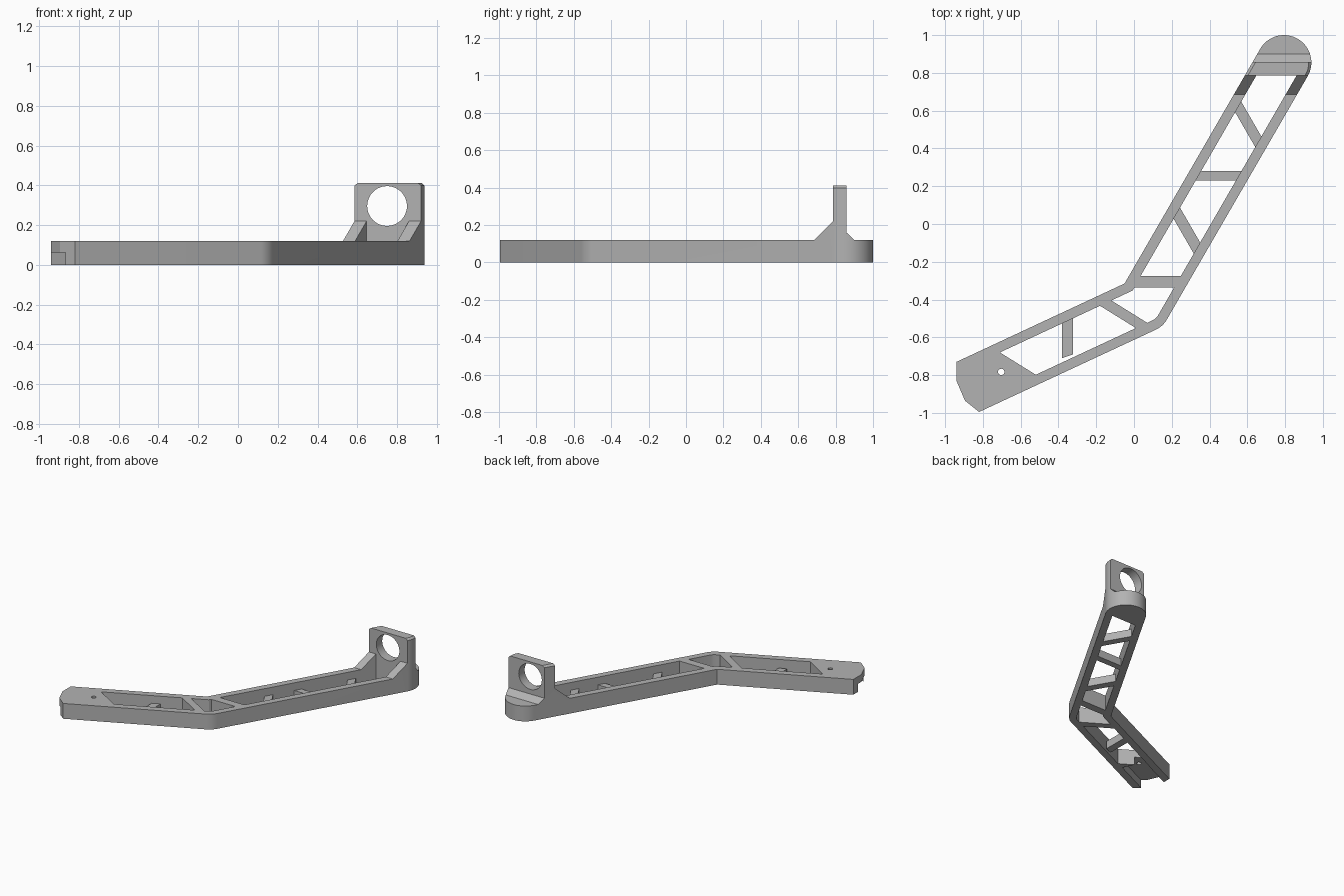
import bpy, bmesh, math
from mathutils import Vector

if "Cube" in bpy.data.objects:
    bpy.data.objects.remove(bpy.data.objects["Cube"])

grey = bpy.data.materials.new("plain grey")
grey.diffuse_color = (0.45, 0.45, 0.45, 1)
grey.use_nodes = True
grey.node_tree.nodes["Principled BSDF"].inputs["Base Color"].default_value = grey.diffuse_color


def prism(name, pts, depth, place):
    """Extrude a closed 2D profile; place(a, b, d) maps it to 3D."""
    bm = bmesh.new()
    rings = [[bm.verts.new(place(a, b, d)) for a, b in pts] for d in depth]
    n = len(pts)
    bm.faces.new(rings[0])
    bm.faces.new(rings[1])
    for i in range(n):
        j = (i + 1) % n
        bm.faces.new((rings[0][i], rings[0][j], rings[1][j], rings[1][i]))
    bmesh.ops.recalc_face_normals(bm, faces=bm.faces)
    me = bpy.data.meshes.new(name)
    bm.to_mesh(me)
    bm.free()
    me.materials.append(grey)
    ob = bpy.data.objects.new(name, me)
    bpy.context.collection.objects.link(ob)
    return ob


def plan(a, b, d):
    return (a, b, d)


def side(a, b, d):
    return (d, a, b)


def front(a, b, d):
    return (a, d, b)


def arc(cx, cy, r, a0, a1, n):
    return [(cx + r * math.cos(math.radians(a0 + (a1 - a0) * i / n)),
             cy + r * math.sin(math.radians(a0 + (a1 - a0) * i / n)))
            for i in range(n + 1)]


def circle(cx, cy, r, n):
    return arc(cx, cy, r, 0, 360, n)[:-1]


def boolean(target, cutter, op="DIFFERENCE"):
    """Apply a boolean and drop the cutter."""
    m = target.modifiers.new("cut", "BOOLEAN")
    m.operation, m.object, m.solver = op, cutter, "EXACT"
    bpy.context.view_layer.objects.active = target
    bpy.ops.object.modifier_apply(modifier=m.name)
    bpy.data.objects.remove(cutter)


# arm: bent plan outline with rounded far end and rounded outer elbow
R = 0.13
elbow = Vector((0.153, -0.542))
bis = Vector((math.cos(math.radians(132.5)), math.sin(math.radians(132.5))))
c = elbow + bis * R / math.cos(math.radians(17.5))
outline = [(-0.05, -0.315), (-0.94, -0.73), (-0.94, -0.83),
           (-0.895, -0.935), (-0.82, -0.995)]
outline += arc(c.x, c.y, R, -65, -30, 8)
outline += arc(0.794, 0.855, 0.145, -30, 150, 36)
arm = prism("arm", outline, (0, 0.6), plan)

# height profile: flat arm, front gusset, upright plate, back fillet
profile = [(-1.2, -0.1), (-1.2, 0.12), (0.685, 0.12), (0.785, 0.22),
           (0.785, 0.412), (0.858, 0.412), (0.858, 0.16), (0.90, 0.12),
           (1.2, 0.12), (1.2, -0.1)]
boolean(arm, prism("profile", profile, (-1.2, 1.2), side), "INTERSECT")

# small chamfers on the top corners of the upright plate
bm = bmesh.new()
bm.from_mesh(arm.data)
edges = []
for e in bm.edges:
    p, q = (v.co for v in e.verts)
    if min(p.z, q.z) > 0.4 and abs(p.y - q.y) > 0.001:
        edges.append(e)
bmesh.ops.bevel(bm, geom=edges, offset=0.014, segments=1, affect="EDGES",
                clamp_overlap=True)
bm.to_mesh(arm.data)
bm.free()

# windows between the rails, leaving two full-height braces
windows = [
    [(0.035, -0.275), (0.248, -0.275), (0.86, 0.785), (0.647, 0.785)],
    [(-0.007, -0.352), (0.003, -0.335), (0.213, -0.335), (0.125, -0.488),
     (0.108, -0.505), (0.07, -0.523), (-0.12, -0.405)],
    [(-0.71, -0.68), (-0.52, -0.798), (0.01, -0.551), (-0.18, -0.433)],
]
for w in windows:
    boolean(arm, prism("window", w, (-0.1, 0.6), plan))

# channel under the foot, between the rails
u = Vector((math.cos(math.radians(25)), math.sin(math.radians(25))))
n = Vector((-u.y, u.x))
o = Vector((-0.82, -0.995))
channel = [tuple(o + u * s + n * t) for s, t in
           ((-0.3, 0.056), (0.29, 0.056), (0.29, 0.236), (-0.3, 0.236))]
boolean(arm, prism("channel", channel, (-0.1, 0.063), plan))

# screw hole in the foot and round opening in the upright plate
boolean(arm, prism("screw_hole", circle(-0.703, -0.783, 0.017, 20), (-0.1, 0.3), plan))
boolean(arm, prism("ring_hole", circle(0.75, 0.296, 0.1, 48), (0.6, 1.1), front))

# low cross braces inside the windows
braces = [
    ("short_brace", [(-0.38, -0.71), (-0.322, -0.69), (-0.322, -0.49), (-0.38, -0.51)]),
    ("lower_brace", [(0.20, 0.045), (0.32, -0.163), (0.36, -0.115), (0.23, 0.11)]),
    ("middle_brace", [(0.31, 0.23), (0.56, 0.23), (0.585, 0.28), (0.34, 0.28)]),
    ("upper_brace", [(0.525, 0.61), (0.645, 0.402), (0.685, 0.445), (0.555, 0.67)]),
]
for name, pts in braces:
    prism(name, pts, (0, 0.06), plan)

# smooth the curved walls, keep edges sharp
bpy.ops.object.select_all(action="DESELECT")
arm.select_set(True)
bpy.context.view_layer.objects.active = arm
bpy.ops.object.shade_smooth_by_angle(angle=math.radians(20))
